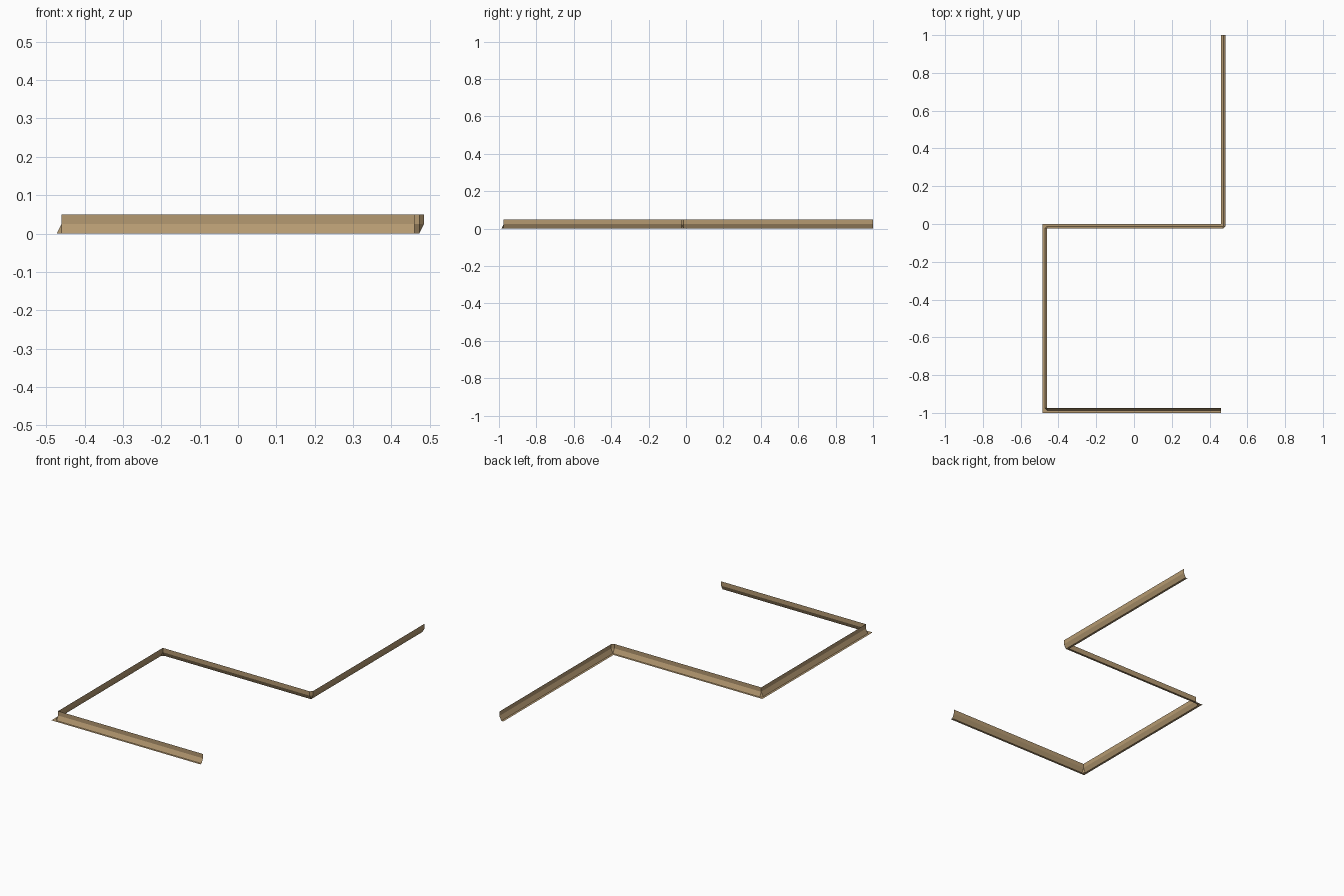
import bpy, bmesh
from mathutils import Vector

if "Cube" in bpy.data.objects:
    bpy.data.objects.remove(bpy.data.objects["Cube"])

W = 0.0125   # half the trim's depth
H = 0.05     # trim height

wood = bpy.data.materials.new("tan wood")
wood.diffuse_color = (0.46, 0.32, 0.165, 1)
wood.use_nodes = True
wood.node_tree.nodes["Principled BSDF"].inputs["Base Color"].default_value = wood.diffuse_color

# Zigzag wall line
path = [Vector(p) for p in [(0.4725, 1.0), (0.4725, -0.0125), (-0.4725, -0.0125),
                            (-0.4725, -0.9875), (0.46, -0.9875)]]
# Cross-section: (offset to the left of travel, height)
profile = [(-W, 0), (0, 0), (W, H / 2), (W, H)]


def left_of(d):
    return Vector((-d.y, d.x))


def row(offset):
    """Points of one profile line along the path, two at every corner."""
    dirs = [(b - a).normalized() for a, b in zip(path, path[1:])]
    pts = [path[0] + left_of(dirs[0]) * offset]
    for p, d0, d1 in zip(path[1:-1], dirs, dirs[1:]):
        l0, l1 = left_of(d0), left_of(d1)
        turns_left = d0.cross(d1) > 0
        # Inner side and bottom lip are mitred, the outer side is bevelled
        pivot = W if turns_left else 0
        centre = p + (l0 + l1) * pivot
        k = offset - pivot
        if offset == -W:
            pts += [p + (l0 + l1) * offset] * 2
        else:
            pts += [centre + l0 * k, centre + l1 * k]
    pts.append(path[-1] + left_of(dirs[-1]) * offset)
    return pts


# Sweep the profile along the path
bm = bmesh.new()
rows = [[bm.verts.new((p.x, p.y, z)) for p in row(o)] for o, z in profile]
for lo, hi in zip(rows, rows[1:]):
    for j in range(len(lo) - 1):
        bm.faces.new((lo[j], lo[j + 1], hi[j + 1], hi[j]))
bmesh.ops.remove_doubles(bm, verts=bm.verts[:], dist=1e-5)

mesh = bpy.data.meshes.new("trim_moulding")
bm.to_mesh(mesh)
bm.free()
mesh.materials.append(wood)
trim = bpy.data.objects.new("trim_moulding", mesh)
bpy.context.collection.objects.link(trim)
